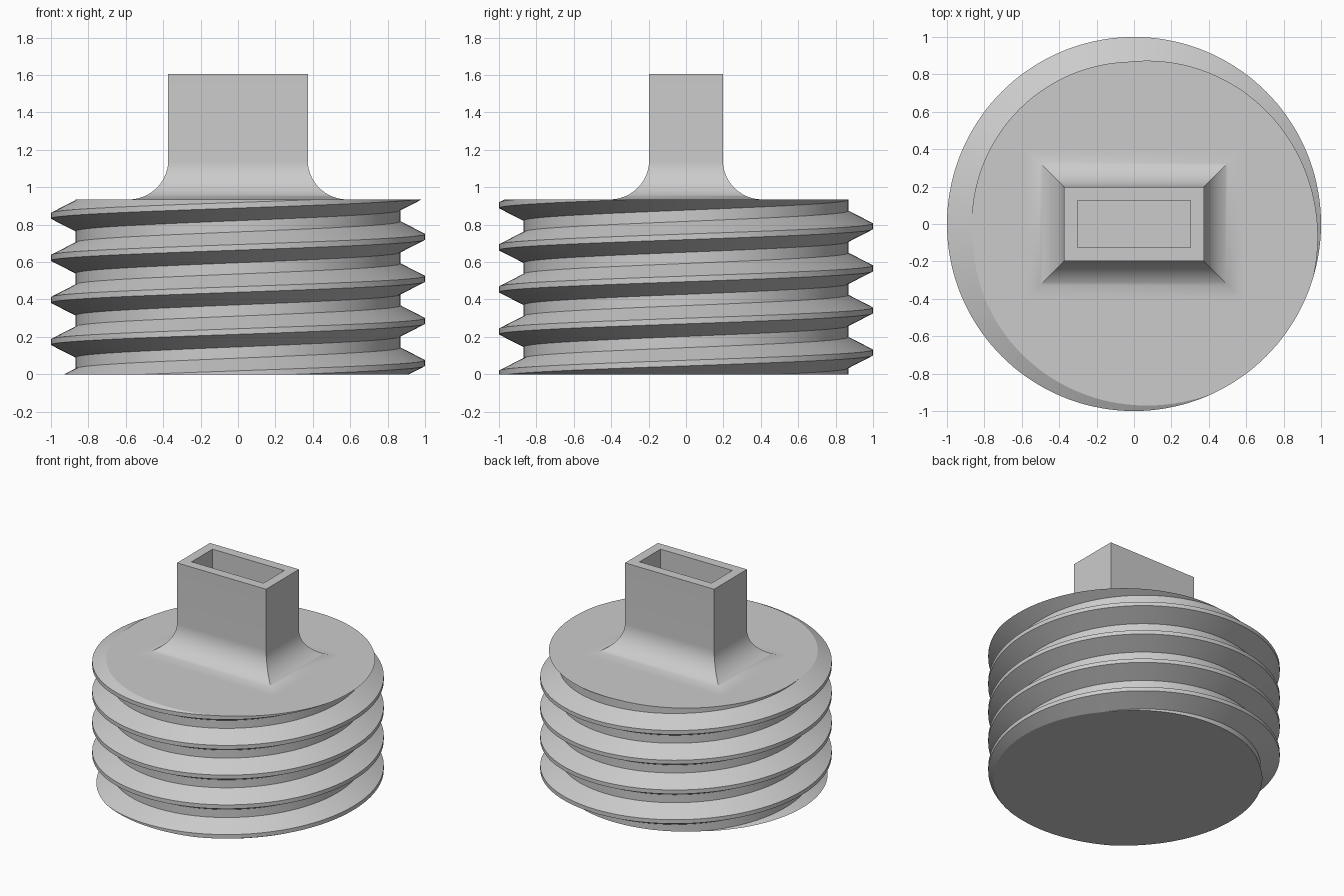
import bpy, bmesh, math

cube = bpy.data.objects.get("Cube")
if cube:
    bpy.data.objects.remove(cube, do_unlink=True)

TOP = 0.935            # height of the threaded body
PITCH = 0.225
CREST_R, ROOT_R = 1.0, 0.868
CREST_HALF, ROOT_HALF = 0.015, 0.03
SEGMENTS = 144

grey = bpy.data.materials.new("light_grey")
grey.use_nodes = True
colour = (0.6, 0.6, 0.6, 1)
grey.diffuse_color = colour
grey.node_tree.nodes["Principled BSDF"].inputs["Base Color"].default_value = colour


def finish(bm, name, angle):
    bmesh.ops.recalc_face_normals(bm, faces=bm.faces)
    mesh = bpy.data.meshes.new(name)
    bm.to_mesh(mesh)
    bm.free()
    mesh.materials.append(grey)
    obj = bpy.data.objects.new(name, mesh)
    bpy.context.collection.objects.link(obj)
    bpy.ops.object.select_all(action="DESELECT")
    obj.select_set(True)
    bpy.context.view_layer.objects.active = obj
    bpy.ops.object.shade_smooth_by_angle(angle=math.radians(angle))
    return obj


def bridge(bm, a, b, closed=True):
    n = len(a)
    for i in range(n if closed else n - 1):
        j = (i + 1) % n
        bm.faces.new((a[i], a[j], b[j], b[i]))


# Threaded body: one helical sheet, trimmed flat at both ends and capped
bm = bmesh.new()
tooth = [(CREST_R, -CREST_HALF), (CREST_R, CREST_HALF),
         (ROOT_R, PITCH / 2 - ROOT_HALF), (ROOT_R, PITCH / 2 + ROOT_HALF)]
start = 0.735 - 6 * PITCH
rows = []
for turn in range(9):
    for r, dz in tooth:
        row = []
        for s in range(SEGMENTS + 1):
            a = math.tau * s / SEGMENTS
            z = start + dz + PITCH * (turn + s / SEGMENTS)
            row.append(bm.verts.new((r * math.cos(a), r * math.sin(a), z)))
        rows.append(row)
for low, high in zip(rows, rows[1:]):
    bridge(bm, low, high, closed=False)
bmesh.ops.remove_doubles(bm, verts=bm.verts, dist=1e-4)
for height, direction in ((0, -1), (TOP, 1)):
    bmesh.ops.bisect_plane(bm, geom=bm.verts[:] + bm.edges[:] + bm.faces[:], dist=1e-5,
                           plane_co=(0, 0, height), plane_no=(0, 0, direction),
                           clear_outer=True)
    rim = [e for e in bm.edges if e.is_boundary
           and all(abs(v.co.z - height) < 1e-4 for v in e.verts)]
    bmesh.ops.edgeloop_fill(bm, edges=rim)
finish(bm, "threaded_body", 20)

# Hollow rectangular stem with a flared, mitred foot
bm = bmesh.new()
HALF_X, HALF_Y, STEM_TOP = 0.373, 0.197, 1.605
WALL, FLOOR, FLARE, STEPS = 0.072, 1.0, 0.21, 20


def ring(offset, z):
    x, y = HALF_X + offset, HALF_Y + offset
    return [bm.verts.new((sx * x, sy * y, z))
            for sx, sy in ((-1, -1), (1, -1), (1, 1), (-1, 1))]


rings = [ring(-WALL, FLOOR), ring(-WALL, STEM_TOP), ring(0, STEM_TOP)]
for i in range(STEPS + 1):
    t = math.pi / 2 * (1 - i / STEPS)
    rings.append(ring(FLARE * (1 - math.sin(t)), TOP + FLARE * (1 - math.cos(t))))
bm.faces.new(rings[0])
for upper, lower in zip(rings, rings[1:]):
    bridge(bm, upper, lower)
finish(bm, "hollow_stem", 30)
